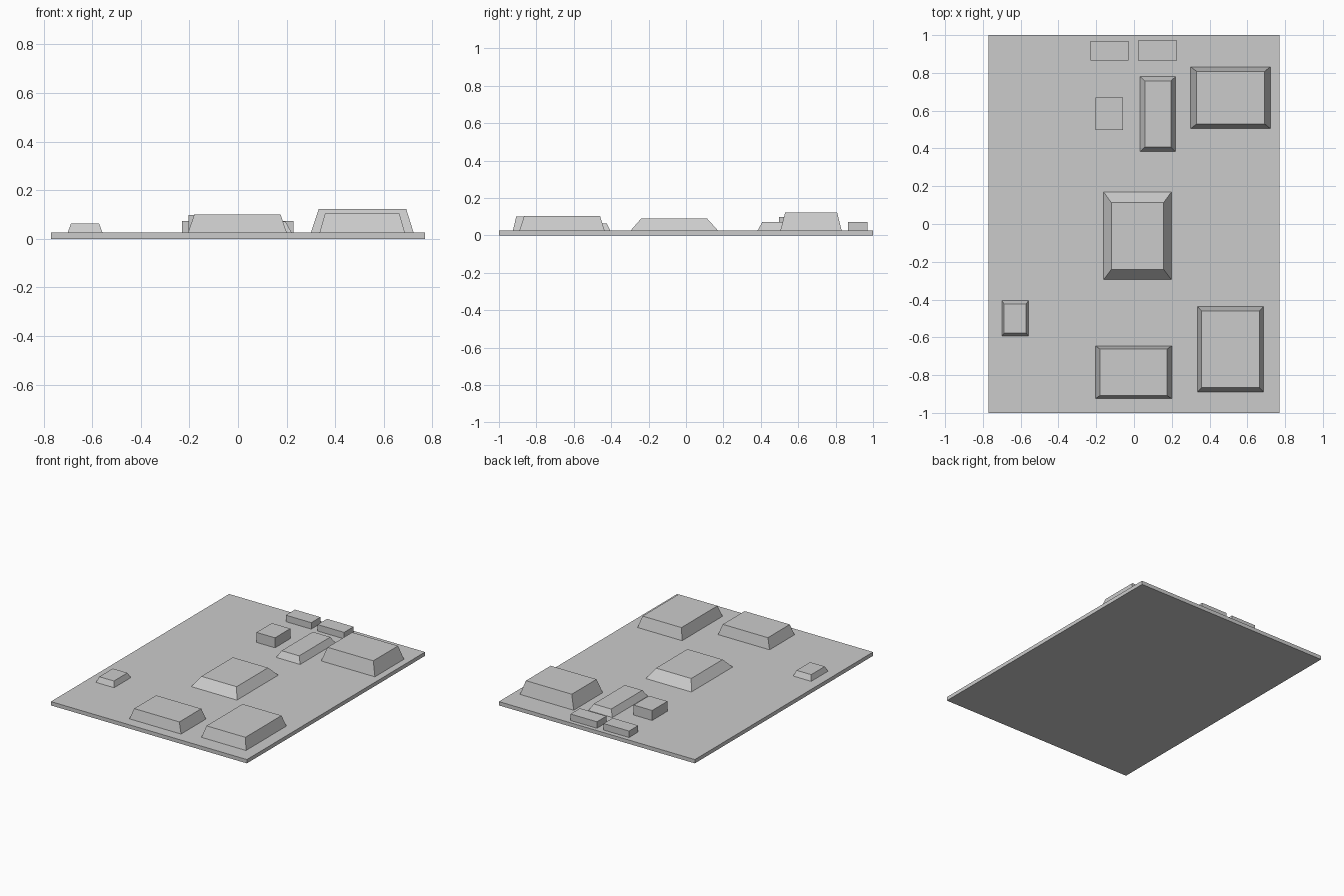
import bpy, bmesh

if "Cube" in bpy.data.objects:
    bpy.data.objects.remove(bpy.data.objects["Cube"])

GROUND = 0.027


def block(name, base, z0, z1, top=None):
    """Box or tapered block; base and top are (x0, x1, y0, y1)."""
    bm = bmesh.new()
    rings = []
    for (x0, x1, y0, y1), z in ((base, z0), (top or base, z1)):
        rings.append([bm.verts.new((x, y, z)) for x, y in
                      ((x0, y0), (x1, y0), (x1, y1), (x0, y1))])
    lower, upper = rings
    bm.faces.new(lower[::-1])
    bm.faces.new(upper)
    for i in range(4):
        j = (i + 1) % 4
        bm.faces.new((lower[i], lower[j], upper[j], upper[i]))
    mesh = bpy.data.meshes.new(name)
    bm.to_mesh(mesh)
    bm.free()
    obj = bpy.data.objects.new(name, mesh)
    bpy.context.collection.objects.link(obj)
    return obj


# base slab
block("base_plate", (-0.77, 0.77, -1, 1), 0, GROUND)

# straight-sided blocks: footprint, top height
for name, base, top_z in (
    ("back_block_left", (-0.23, -0.03, 0.865, 0.968), 0.073),
    ("back_block_right", (0.02, 0.228, 0.865, 0.971), 0.073),
    ("square_block", (-0.203, -0.058, 0.498, 0.67), 0.098),
):
    block(name, base, GROUND, top_z)

# tapered blocks: footprint, top outline, top height
for name, base, top, top_z in (
    ("narrow_mound", (0.032, 0.22, 0.383, 0.78), (0.057, 0.195, 0.408, 0.758), 0.072),
    ("back_right_mound", (0.30, 0.722, 0.505, 0.832), (0.332, 0.692, 0.53, 0.808), 0.123),
    ("centre_mound", (-0.161, 0.198, -0.295, 0.17), (-0.12, 0.157, -0.24, 0.113), 0.09),
    ("small_mound", (-0.70, -0.558, -0.594, -0.405), (-0.687, -0.572, -0.576, -0.424), 0.064),
    ("front_mound", (-0.205, 0.20, -0.925, -0.645), (-0.18, 0.175, -0.908, -0.662), 0.10),
    ("front_right_mound", (0.336, 0.686, -0.89, -0.436), (0.358, 0.664, -0.865, -0.46), 0.105),
):
    block(name, base, GROUND, top_z, top)
